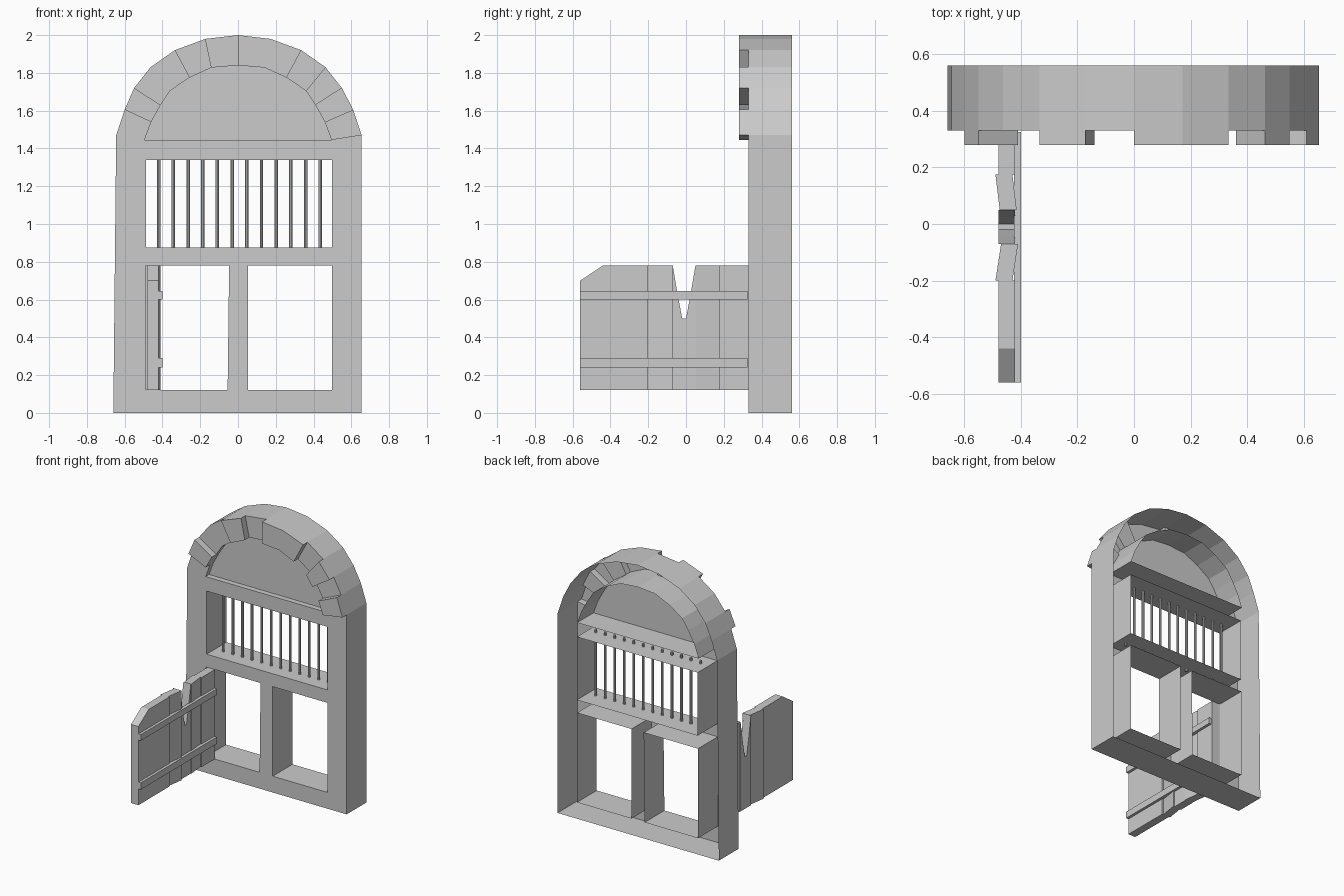
import bpy, bmesh

cube = bpy.data.objects.get("Cube")
if cube:
    bpy.data.objects.remove(cube, do_unlink=True)

grey = bpy.data.materials.new("plain grey")
grey.use_nodes = True
grey.diffuse_color = (0.6, 0.6, 0.6, 1)
grey.node_tree.nodes["Principled BSDF"].inputs["Base Color"].default_value = (0.6, 0.6, 0.6, 1)

FRONT, BACK, RAISED, PANEL = 0.33, 0.56, 0.28, 0.37


def finish(bm, name):
    bmesh.ops.remove_doubles(bm, verts=bm.verts, dist=0.0005)
    bmesh.ops.recalc_face_normals(bm, faces=bm.faces)
    mesh = bpy.data.meshes.new(name)
    bm.to_mesh(mesh)
    bm.free()
    mesh.materials.append(grey)
    obj = bpy.data.objects.new(name, mesh)
    bpy.context.collection.objects.link(obj)
    return obj


def face(bm, points):
    return bm.faces.new([bm.verts.new(p) for p in points])


def walls(bm, loop, y0, y1):
    """Strip of walls between two depths around a closed (x, z) loop."""
    for (ax, az), (bx, bz) in zip(loop, loop[1:] + loop[:1]):
        face(bm, [(ax, y0, az), (bx, y0, bz), (bx, y1, bz), (ax, y1, az)])


def rect(x0, x1, z0, z1):
    return [(x0, z0), (x1, z0), (x1, z1), (x0, z1)]


# Arch profiles, right spring to left spring
outer_half = [(0.655, 1.47), (0.61, 1.605), (0.55, 1.72), (0.463, 1.83), (0.335, 1.92), (0.172, 1.98)]
inner_half = [(0.495, 1.445), (0.46, 1.54), (0.41, 1.63), (0.36, 1.705), (0.257, 1.775), (0.14, 1.828)]


def mirrored(half, top):
    return half + [(0, top)] + [(0.01 - x if x > 0.6 else -x, z) for x, z in reversed(half)]


outer = mirrored(outer_half, 2.0)
inner = mirrored(inner_half, 1.84)

# Openings below the arch
openings = [rect(-0.487, 0.497, 0.875, 1.34),
            [(-0.49, 0.12), (-0.055, 0.12), (-0.047, 0.78), (-0.49, 0.78)],
            rect(0.052, 0.497, 0.12, 0.78)]

# Frame shell: hollow at the back, with a sleeve round every opening
bm = bmesh.new()
plate = [(-0.66, 0), (0.655, 0), outer[0], inner[0], inner[-1], outer[-1]]
edges = []
for loop in [plate] + openings:
    vs = [bm.verts.new((x, FRONT, z)) for x, z in loop]
    edges += [bm.edges.new((a, b)) for a, b in zip(vs, vs[1:] + vs[:1])]
bmesh.ops.triangle_fill(bm, edges=edges, use_beauty=True, normal=(0, -1, 0))
for loop in openings + [inner, plate[:2] + outer]:
    walls(bm, loop, FRONT, BACK)

# Arch stones, some standing proud of the front
proud = {0, 2, 4, 5, 7, 10}
for i in range(len(outer) - 1):
    y = RAISED if i in proud else FRONT
    stone = [outer[i], outer[i + 1], inner[i + 1], inner[i]]
    face(bm, [(x, y, z) for x, z in stone])
    if i in proud:
        bordering = {0: i - 1, 2: i + 1}
        for k in range(4):
            near = {1: i + 1, 3: i - 1}.get(k)
            if near in proud:
                continue
            (ax, az), (bx, bz) = stone[k], stone[(k + 1) % 4]
            face(bm, [(ax, y, az), (bx, y, bz), (bx, FRONT, bz), (ax, FRONT, az)])
finish(bm, "arched_frame")

# Recessed panel under the arch
bm = bmesh.new()
face(bm, [(x, PANEL, z) for x, z in inner])
finish(bm, "arch_panel")

# Grille bars
for i in range(12):
    bpy.ops.mesh.primitive_cylinder_add(vertices=8, radius=0.009, depth=0.51,
                                        location=(-0.42 + i * 0.0778, 0.43, 1.108))
    bar = bpy.context.object
    bar.name = f"grille_bar_{i + 1}"
    bar.data.materials.append(grey)


def plank(name, profile, x_start, x_end, thick=0.06):
    """Board with a (y, z) profile; its inner face leans from x_start to x_end."""
    ys = [y for y, z in profile]
    lo, hi = min(ys), max(ys)
    bm = bmesh.new()
    base = face(bm, [(x_start + (x_end - x_start) * (y - lo) / (hi - lo), y, z) for y, z in profile])
    res = bmesh.ops.extrude_face_region(bm, geom=[base], use_keep_orig=True)
    verts = [v for v in res["geom"] if isinstance(v, bmesh.types.BMVert)]
    bmesh.ops.translate(bm, verts=verts, vec=(thick, 0, 0))
    return finish(bm, name)


# Open shutter made of uneven planks, one broken
LOW, TOP, X = 0.12, 0.78, -0.48
plank("shutter_outer_plank", [(-0.56, LOW), (-0.2, LOW), (-0.2, TOP), (-0.44, TOP), (-0.56, 0.7)], X, X)
plank("shutter_tilted_plank_1", rect(-0.2, -0.07, LOW, TOP), X - 0.01, X + 0.01)
plank("shutter_broken_plank", [(-0.07, LOW), (0.05, LOW), (0.05, TOP), (0.025, 0.63), (0, 0.5),
                               (-0.02, 0.5), (-0.045, 0.63), (-0.07, TOP)], X, X)
plank("shutter_tilted_plank_2", rect(0.05, 0.175, LOW, TOP), X + 0.005, X - 0.01)
plank("shutter_hinge_plank", rect(0.175, 0.33, LOW, TOP), X, X)

# Battens across the inner side
for name, z0, z1 in (("lower", 0.24, 0.29), ("upper", 0.6, 0.645)):
    plank(f"shutter_{name}_batten", rect(-0.56, 0.325, z0, z1), -0.425, -0.425, 0.025)
